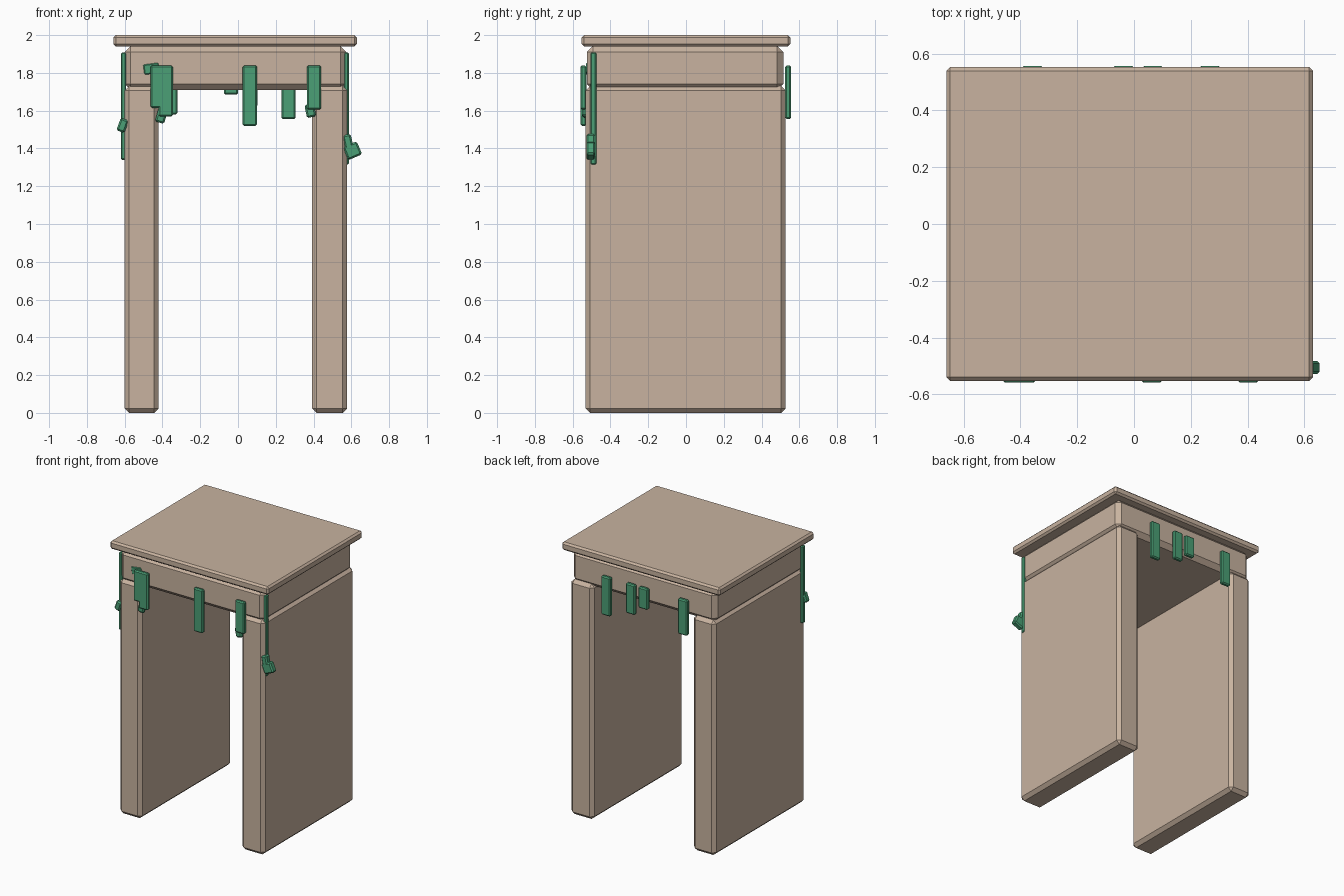
import bpy
import bmesh
from math import radians
from mathutils import Matrix, Vector

cube = bpy.data.objects.get("Cube")
if cube:
    bpy.data.objects.remove(cube, do_unlink=True)


def material(name, rgb):
    mat = bpy.data.materials.new(name)
    mat.use_nodes = True
    mat.diffuse_color = (*rgb, 1)
    mat.node_tree.nodes["Principled BSDF"].inputs["Base Color"].default_value = (*rgb, 1)
    return mat


STONE = material("tan stone", (0.58, 0.45, 0.35))
GREEN = material("vine green", (0.07, 0.35, 0.18))


def block(name, xs, ys, zs, mat, chamfer, turn=0):
    """Chamfered box from its ranges, turned in degrees about the depth axis."""
    size = Vector((xs[1] - xs[0], ys[1] - ys[0], zs[1] - zs[0]))
    bm = bmesh.new()
    bmesh.ops.create_cube(bm, size=1, matrix=Matrix.Diagonal((*size, 1)))
    bmesh.ops.bevel(bm, geom=bm.edges[:], offset=chamfer, segments=1, affect='EDGES')
    bm.transform(Matrix.Rotation(radians(-turn), 4, 'Y'))
    mesh = bpy.data.meshes.new(name)
    bm.to_mesh(mesh)
    bm.free()
    mesh.materials.append(mat)
    obj = bpy.data.objects.new(name, mesh)
    obj.location = (sum(xs) / 2, sum(ys) / 2, sum(zs) / 2)
    bpy.context.collection.objects.link(obj)
    return obj


# Stone arch
block("top_slab", (-0.66, 0.63), (-0.552, 0.552), (1.94, 2), STONE, 0.013)
block("lintel", (-0.6, 0.575), (-0.525, 0.515), (1.71, 1.942), STONE, 0.032)
block("right_leg", (-0.6, -0.42), (-0.532, 0.528), (0, 1.73), STONE, 0.024)
block("left_leg", (0.392, 0.578), (-0.532, 0.528), (0, 1.73), STONE, 0.024)

# Hanging vine strips: centre, half width, bottom
VINE_TOP = 1.84
front = [(-0.41, 0.053, 1.615), (-0.383, 0.038, 1.57),
         (0.063, 0.038, 1.52), (0.402, 0.038, 1.605)]
back = [(-0.358, 0.038, 1.58), (-0.037, 0.038, 1.685),
        (0.066, 0.037, 1.62), (0.267, 0.038, 1.555)]
for side, strips, depth in (("front", front, (-0.558, -0.528)), ("back", back, (0.525, 0.557))):
    for x, half, bottom in strips:
        block(side + "_vine", (x - half, x + half), depth, (bottom, VINE_TOP), GREEN, 0.008)

# Long vines on the outer sides
block("right_side_vine", (-0.62, -0.593), (-0.505, -0.475), (1.34, 1.908), GREEN, 0.006)
block("left_side_vine", (0.56, 0.587), (-0.505, -0.475), (1.315, 1.908), GREEN, 0.006)

# Small tilted leaves: centre x, centre z, width, height, depth range, turn
side_depth = (-0.528, -0.482)
front_depth = (-0.55, -0.52)
leaves = [(0.587, 1.412, 0.045, 0.125, side_depth, 12),
          (0.606, 1.388, 0.08, 0.075, side_depth, 23),
          (-0.611, 1.522, 0.045, 0.07, side_depth, -20),
          (-0.405, 1.575, 0.05, 0.08, front_depth, -15),
          (0.383, 1.6, 0.05, 0.07, front_depth, 12),
          (-0.458, 1.822, 0.09, 0.062, (-0.53, -0.505), 8)]
for x, z, w, h, depth, turn in leaves:
    block("leaf", (x - w / 2, x + w / 2), depth, (z - h / 2, z + h / 2), GREEN, 0.009, turn)
